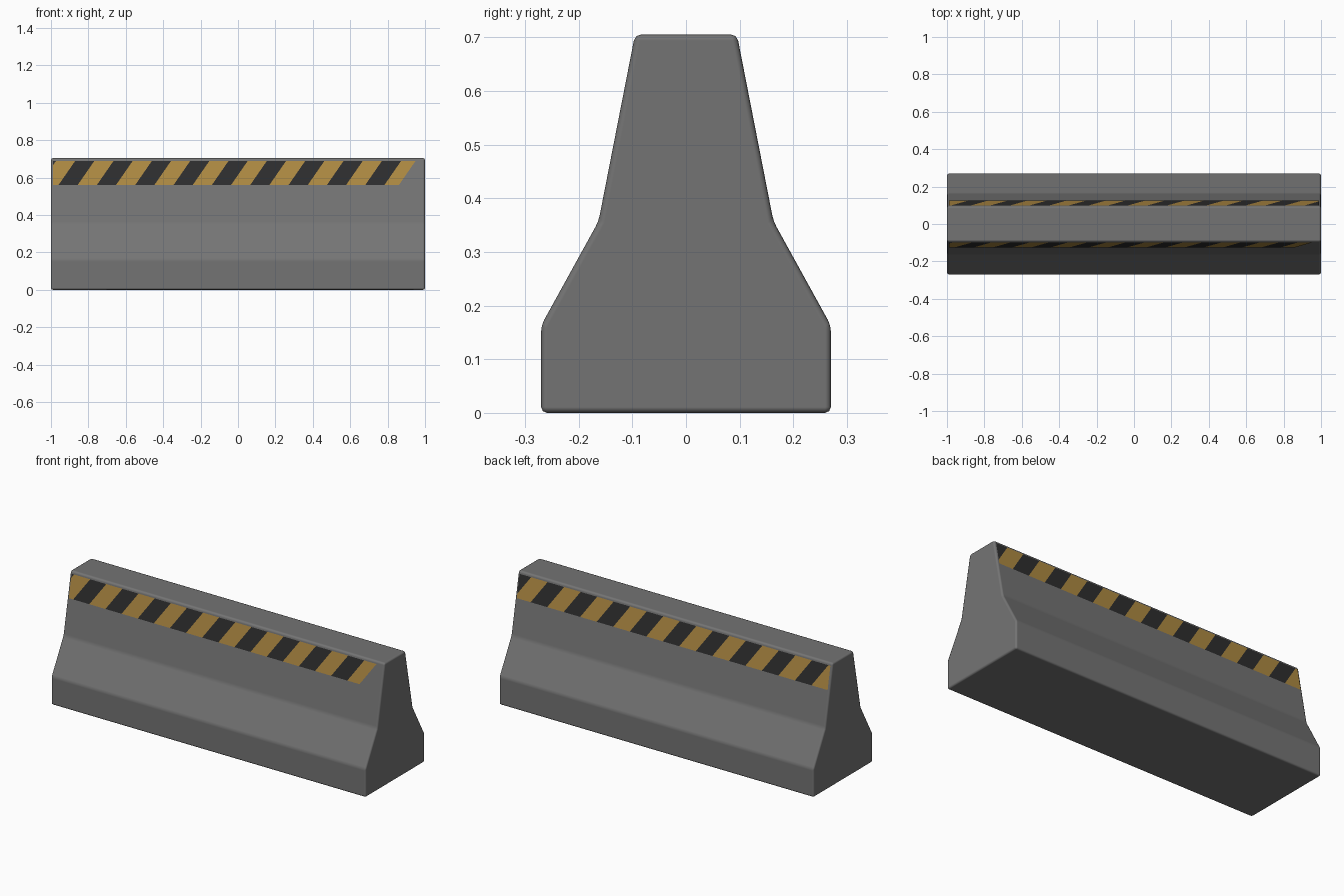
import bpy, bmesh, math
from mathutils import Vector

if "Cube" in bpy.data.objects:
    bpy.data.objects.remove(bpy.data.objects["Cube"])


def material(name, rgb):
    m = bpy.data.materials.new(name)
    m.diffuse_color = (*rgb, 1.0)
    m.use_nodes = True
    m.node_tree.nodes["Principled BSDF"].inputs["Base Color"].default_value = m.diffuse_color
    return m


CONCRETE = material("concrete grey", (0.175, 0.175, 0.175))
YELLOW = material("warning yellow", (0.43, 0.255, 0.055))
BLACK = material("stripe black", (0.027, 0.027, 0.028))


def add_object(name, bm, mats):
    me = bpy.data.meshes.new(name)
    bm.to_mesh(me)
    bm.free()
    ob = bpy.data.objects.new(name, me)
    bpy.context.collection.objects.link(ob)
    for m in mats:
        me.materials.append(m)
    return ob


# concrete body: mirrored profile swept along x
half = [(0.27, 0.0), (0.27, 0.163), (0.163, 0.357), (0.095, 0.705)]
profile = half + [(-y, z) for y, z in reversed(half)]
bm = bmesh.new()
face = bm.faces.new([bm.verts.new((-1.0, y, z)) for y, z in profile])
ext = bmesh.ops.extrude_face_region(bm, geom=[face])
bmesh.ops.translate(bm, vec=(2.0, 0, 0),
                    verts=[v for v in ext["geom"] if isinstance(v, bmesh.types.BMVert)])
bmesh.ops.recalc_face_normals(bm, faces=bm.faces)
for f in bm.faces:
    f.smooth = True
body = add_object("barrier_body", bm, [CONCRETE])
bev = body.modifiers.new("worn_edges", 'BEVEL')
bev.width = 0.011
bev.segments = 2
bev.limit_method = 'ANGLE'
bev.angle_limit = math.radians(8)
bev.harden_normals = True


# slanted warning stripes lying just above the upper slope
Z0, Z1, LEAN = 0.56, 0.69, 0.09


def slope_point(u, z, side):
    """u runs left to right as seen facing that side (side -1 front, +1 back)."""
    t = (z - 0.357) / (0.705 - 0.357)
    y = 0.163 + t * (0.095 - 0.163) + 0.002
    return Vector((-side * u, side * y, z))


def stripes(name, side, start, period, u_end):
    bm = bmesh.new()
    h = period / 2
    # even cells are black, odd cells are yellow
    for i in range(-2, 22):
        a = start + i * h
        b = a + h
        if a > u_end - 0.01:
            break
        b = min(b, u_end)
        pts = [(a, Z0), (b, Z0), (b + LEAN, Z1), (a + LEAN, Z1)]
        f = bm.faces.new([bm.verts.new(slope_point(u, z, side)) for u, z in pts])
        f.material_index = i % 2
    # trim at the barrier ends
    for sx in (-1, 1):
        bmesh.ops.bisect_plane(bm, geom=bm.verts[:] + bm.edges[:] + bm.faces[:],
                               plane_co=(sx * 0.988, 0, 0), plane_no=(sx, 0, 0),
                               clear_outer=True)
    bm.normal_update()
    return add_object(name, bm, [BLACK, YELLOW])


stripes("front_stripes", -1, -0.96, 0.205, 0.86)
stripes("back_stripes", 1, -0.90, 0.21, 1.2)
